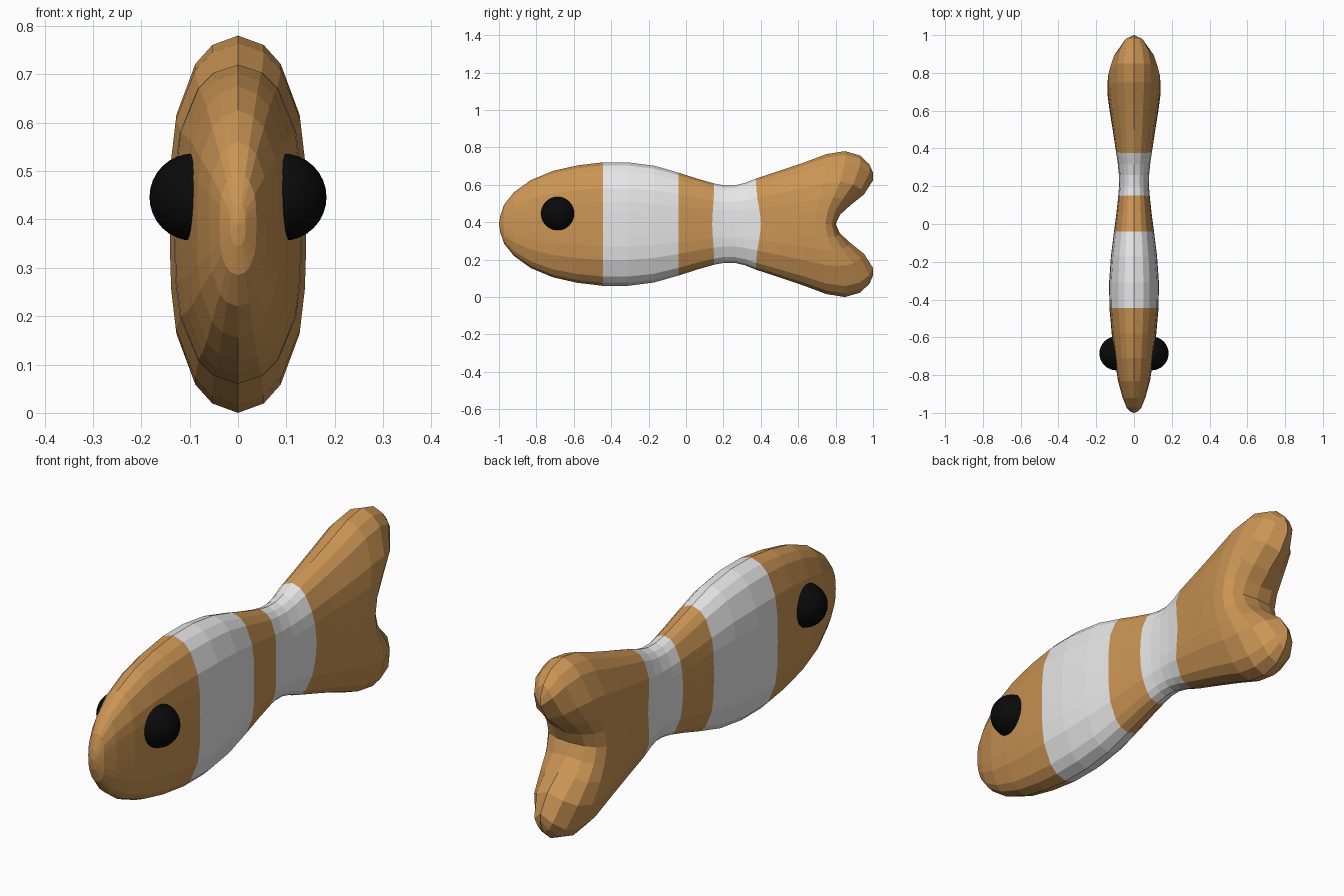
import bpy
import bmesh

cube = bpy.data.objects.get("Cube")
if cube:
    bpy.data.objects.remove(cube, do_unlink=True)


def material(name, r, g, b):
    m = bpy.data.materials.new(name)
    m.use_nodes = True
    m.diffuse_color = (r, g, b, 1)
    m.node_tree.nodes["Principled BSDF"].inputs["Base Color"].default_value = (r, g, b, 1)
    return m


orange = material("orange skin", 0.60, 0.30, 0.09)
white = material("white band", 0.80, 0.80, 0.80)
black = material("black eye", 0.003, 0.003, 0.003)

MID = 0.39  # height of the body axis

# Quarter cross-section: (width, height) fractions from the side to the ridge
quarter = [(1, 0), (0.995, 0.18), (0.98, 0.36), (0.91, 0.58), (0.63, 0.85), (0.38, 0.95), (0, 1)]
upper = quarter + [(-w, h) for w, h in reversed(quarter[:-1])]
section = upper + [(w, -h) for w, h in reversed(upper[1:-1])]

# Stations along the body: y at mid height, y at ridge, half height, half width
stations = [
    (-0.995, -0.993, 0.045, 0.016), (-0.975, -0.972, 0.105, 0.038),
    (-0.92, -0.92, 0.17, 0.06), (-0.83, -0.83, 0.235, 0.085),
    (-0.71, -0.71, 0.285, 0.103), (-0.58, -0.58, 0.314, 0.118),
    (-0.445, -0.445, 0.33, 0.13), (-0.31, -0.31, 0.33, 0.132),
    (-0.17, -0.17, 0.312, 0.122), (-0.04, -0.04, 0.275, 0.106),
    (0.05, 0.06, 0.243, 0.094), (0.14, 0.15, 0.217, 0.084),
    (0.20, 0.205, 0.207, 0.079), (0.26, 0.26, 0.207, 0.080),
    (0.33, 0.315, 0.22, 0.087), (0.40, 0.375, 0.244, 0.098),
    (0.50, 0.50, 0.285, 0.113), (0.60, 0.63, 0.329, 0.129),
    (0.69, 0.75, 0.374, 0.141), (0.745, 0.85, 0.39, 0.140),
    (0.778, 0.93, 0.367, 0.115), (0.794, 0.98, 0.32, 0.07),
    (0.80, 1.0, 0.275, 0.0),
]


def fork(v):
    """Ease from the notch at mid height out to the tail lobes."""
    t = min(abs(v) / 0.85, 1)
    return t * t * (3 - 2 * t)


# Body and forked tail, lofted in one skin
bm = bmesh.new()
rings = [[bm.verts.new((w * hw, ym + (yr - ym) * fork(h), MID + h * hh)) for w, h in section]
         for ym, yr, hh, hw in stations]
n = len(section)
for k in range(len(rings) - 1):
    y = (stations[k][0] + stations[k + 1][0]) / 2
    banded = -0.445 < y < -0.04 or 0.14 < y < 0.40
    for i in range(n):
        j = (i + 1) % n
        f = bm.faces.new((rings[k][i], rings[k][j], rings[k + 1][j], rings[k + 1][i]))
        f.material_index = int(banded)
nose = bm.verts.new((0, -1, MID))
for i in range(n):
    bm.faces.new((nose, rings[0][(i + 1) % n], rings[0][i]))
bmesh.ops.remove_doubles(bm, verts=bm.verts, dist=0.0005)
bmesh.ops.recalc_face_normals(bm, faces=bm.faces)
mesh = bpy.data.meshes.new("fish_body")
bm.to_mesh(mesh)
bm.free()
mesh.materials.append(orange)
mesh.materials.append(white)
body = bpy.data.objects.new("fish_body", mesh)
bpy.context.collection.objects.link(body)

# Eyes
for name, side in (("left_eye", 1), ("right_eye", -1)):
    bpy.ops.mesh.primitive_uv_sphere_add(segments=32, ring_count=16, radius=0.09,
                                         location=(side * 0.093, -0.685, 0.446))
    eye = bpy.context.object
    eye.name = name
    eye.data.materials.append(black)
    bpy.ops.object.shade_smooth()
